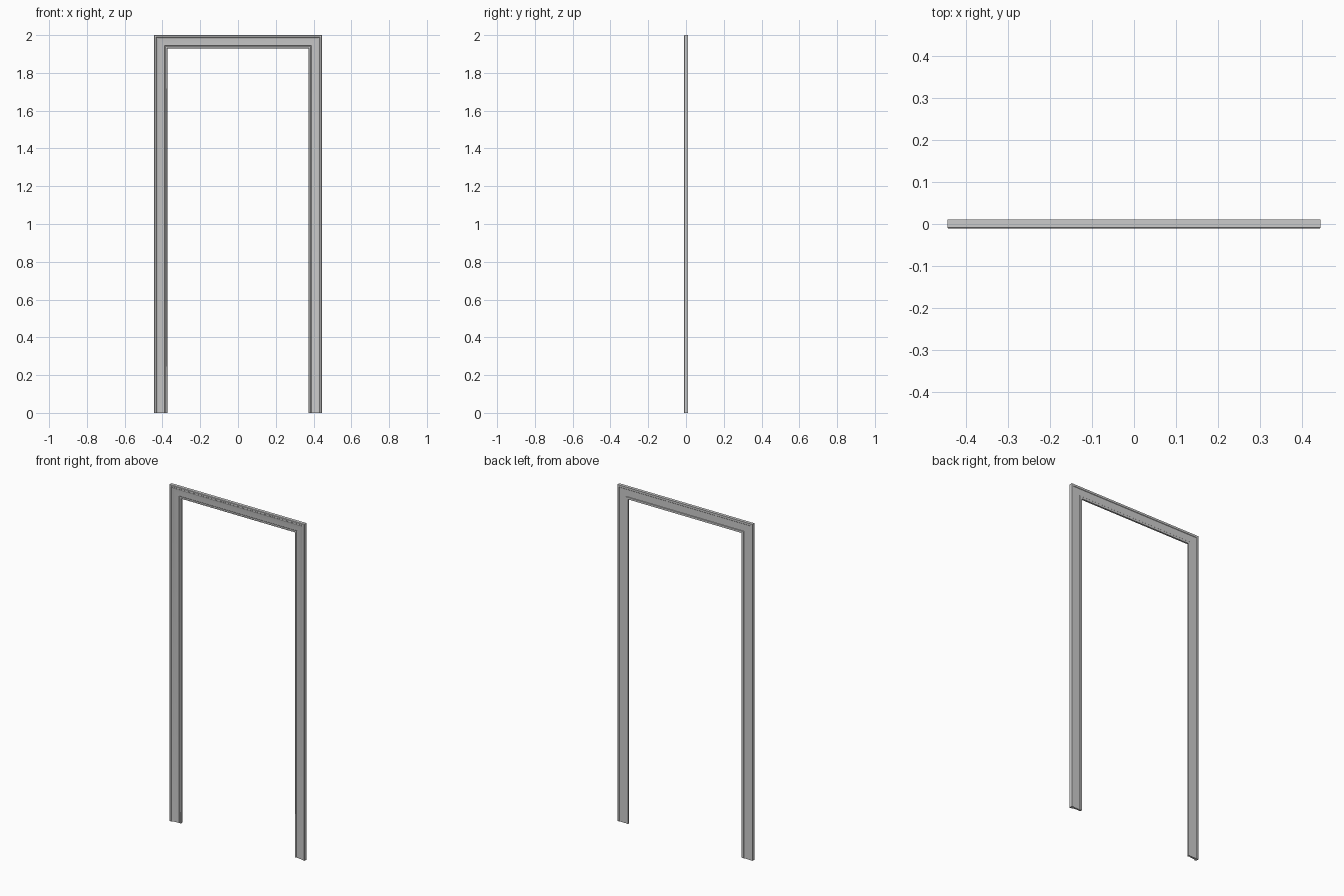
import bpy, bmesh, math

if "Cube" in bpy.data.objects:
    bpy.data.objects.remove(bpy.data.objects["Cube"])

INNER_X, INNER_Z = 0.374, 1.93   # clear opening; moulding is 0.07 wide

# Moulding section: (distance outward from the opening, y), front is -y
ogee = [(0.048 + 0.008 * t, -0.0045 - 0.0035 * (1 - math.cos(math.pi * t)) / 2)
        for t in (0, 0.25, 0.5, 0.75, 1)]
bead = [(0.005 - 0.005 * math.cos(a), 0.001 - 0.004 * math.sin(a))
        for a in [math.pi * i / 6 for i in range(7)]]
section = (bead                                            # inner bead
           + [(0.012, 0.001), (0.014, -0.001)]             # quirk and flat field
           + ogee                                          # rise to back band
           + [(0.058, -0.008), (0.060, -0.0105), (0.068, -0.0105), (0.070, -0.0085)]
           + [(0.070, 0.0105), (0.058, 0.0105), (0.056, 0.0085),
              (0.014, 0.0085), (0.012, 0.0105), (0, 0.0105)])  # relieved back


def sweep(name, stations, caps):
    """Join copies of the section placed by each station function."""
    bm = bmesh.new()
    rings = [[bm.verts.new(st(d, y)) for d, y in section] for st in stations]
    n = len(section)
    for a, b in zip(rings, rings[1:]):
        for i in range(n):
            j = (i + 1) % n
            bm.faces.new((a[i], a[j], b[j], b[i]))
    for k in caps:
        bm.faces.new(rings[k])
    bmesh.ops.recalc_face_normals(bm, faces=bm.faces)
    me = bpy.data.meshes.new(name)
    bm.to_mesh(me)
    bm.free()
    ob = bpy.data.objects.new(name, me)
    bpy.context.collection.objects.link(ob)
    bpy.ops.object.select_all(action='DESELECT')
    ob.select_set(True)
    bpy.context.view_layer.objects.active = ob
    bpy.ops.object.shade_smooth_by_angle(angle=math.radians(35))
    return ob


def foot(s):
    return lambda d, y: (s * (INNER_X + d), y, 0)


def mitre(s):
    return lambda d, y: (s * (INNER_X + d), y, INNER_Z + d)


# Both legs and the head, mitred at the top corners, open only at the feet caps
sweep("door_casing", [foot(-1), mitre(-1), mitre(1), foot(1)], (0, 3))
